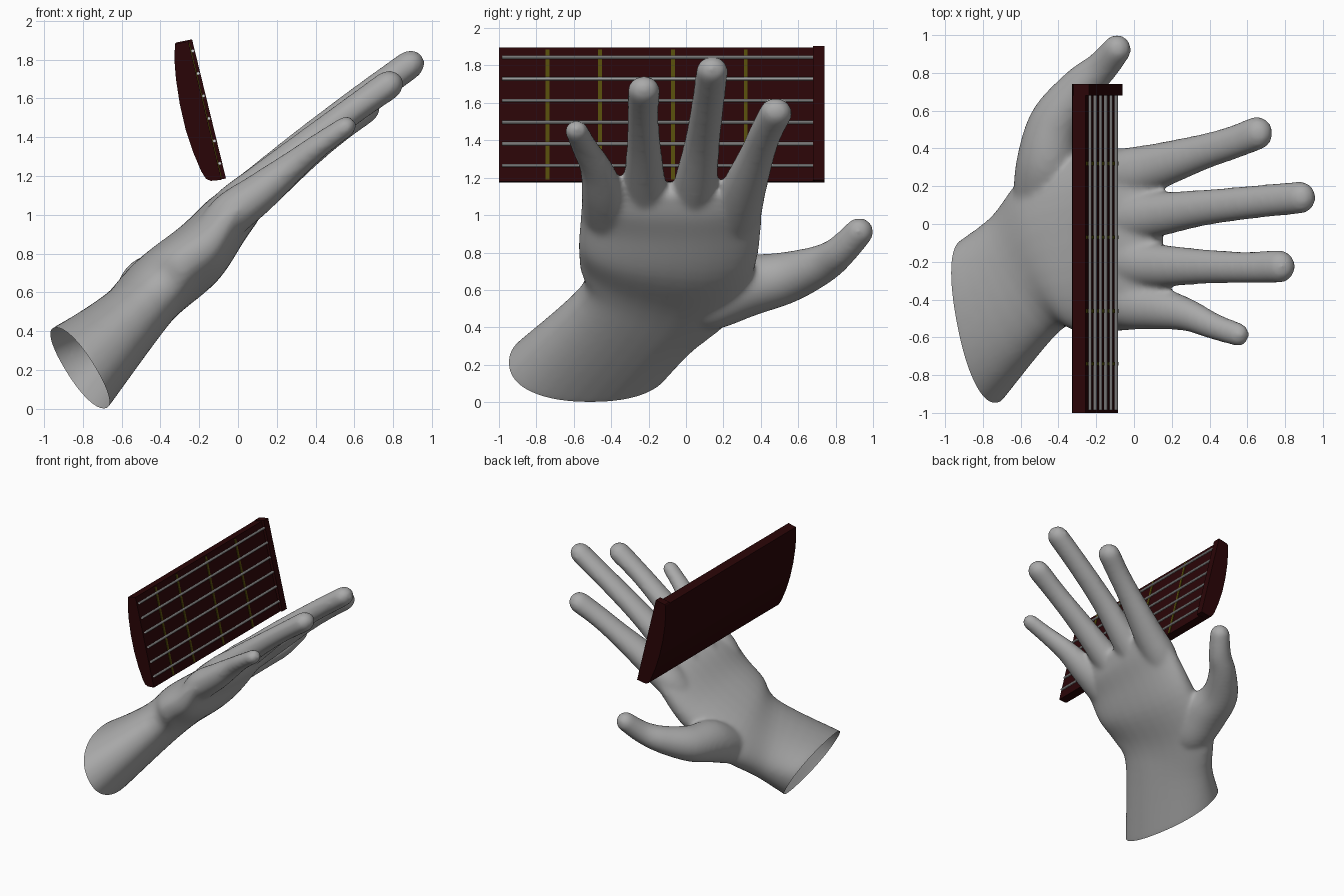
import bpy, bmesh, math
from mathutils import Vector, Matrix

if "Cube" in bpy.data.objects:
    bpy.data.objects.remove(bpy.data.objects["Cube"])


def material(name, rgb):
    m = bpy.data.materials.new(name)
    m.diffuse_color = (*rgb, 1)
    m.use_nodes = True
    m.node_tree.nodes["Principled BSDF"].inputs["Base Color"].default_value = m.diffuse_color
    return m


SKIN = material("grey_skin", (0.40, 0.40, 0.40))
WOOD = material("dark_red_wood", (0.023, 0.0015, 0.002))
FRET = material("olive_brass", (0.09, 0.073, 0.003))
STEEL = material("string_steel", (0.65, 0.65, 0.65))


def make_object(name, bm, mat):
    bmesh.ops.recalc_face_normals(bm, faces=bm.faces[:])
    me = bpy.data.meshes.new(name)
    bm.to_mesh(me)
    bm.free()
    me.materials.append(mat)
    ob = bpy.data.objects.new(name, me)
    bpy.context.collection.objects.link(ob)
    return ob


def spline(rings, steps=5):
    """Smoothly fill in rings (centre, half width, half thickness)."""
    out = []
    n = len(rings)
    for i in range(n - 1):
        p = [rings[max(0, min(n - 1, i + k))] for k in (-1, 0, 1, 2)]
        for s in range(steps):
            t = s / steps
            out.append([0.5 * (2 * b + (c - a) * t + (2 * a - 5 * b + 4 * c - d) * t * t
                               + (3 * b - a - 3 * c + d) * t ** 3)
                        for a, b, c, d in zip(*p)])
    out.append(rings[-1])
    return out


def loft(bm, rings, power=2.0, sides=32):
    """Closed skin over superellipse rings."""
    loops = []
    for c, a, b in rings:
        loop = []
        for k in range(sides):
            ang = 2 * math.pi * k / sides
            u, v = math.cos(ang), math.sin(ang)
            u = math.copysign(abs(u) ** (2 / power), u)
            v = math.copysign(abs(v) ** (2 / power), v)
            loop.append(bm.verts.new(c + a * u + b * v))
        loops.append(loop)
    for l0, l1 in zip(loops, loops[1:]):
        for k in range(sides):
            j = (k + 1) % sides
            bm.faces.new((l0[k], l0[j], l1[j], l1[k]))
    bm.faces.new(loops[0][::-1])
    bm.faces.new(loops[-1])


PALM_NORMAL = Vector((-0.68, 0, 0.73))


def digit(bm, path, flat):
    """Tapered finger through (x, y, z, radius) points with a round tip."""
    pts = [Vector(p[:3]) for p in path]
    rings = []
    for i, p in enumerate(path):
        t = (pts[min(i + 1, len(pts) - 1)] - pts[max(i - 1, 0)]).normalized()
        a = t.cross(PALM_NORMAL).normalized()
        rings.append([pts[i], a * p[3], a.cross(t) * p[3] * flat])
    rings = spline(rings)
    c, a, b = rings[-1]
    for k in range(1, 7):
        ang = math.radians(14 * k)
        rings.append([c + t * path[-1][3] * math.sin(ang), a * math.cos(ang), b * math.cos(ang)])
    loft(bm, rings)


# Hand: forearm and palm, from the cut wrist up to the knuckles
bm = bmesh.new()
palm = [
    ((-0.815, -0.515, 0.21), (-0.08, 0.435, 0.0), (-0.125, 0, 0.21)),
    ((-0.57, -0.26, 0.45), (-0.16, 0.31, -0.13), (-0.10, 0, 0.15)),
    ((-0.42, -0.15, 0.62), (-0.13, 0.42, -0.12), (-0.10, 0, 0.145)),
    ((-0.20, -0.10, 0.80), (-0.05, 0.475, -0.05), (-0.095, 0, 0.14)),
    ((-0.05, -0.08, 0.98), (0.0, 0.485, 0.0), (-0.085, 0, 0.11)),
    ((0.05, -0.08, 1.07), (0.0, 0.475, 0.0), (-0.065, 0, 0.08)),
    ((0.13, -0.08, 1.14), (0.0, 0.44, 0.0), (-0.03, 0, 0.035)),
]
rings = spline([[Vector(v) for v in r] for r in palm])
stub = [v.copy() for v in rings[0]]
stub[0] += Vector((-0.10, -0.09, -0.09))
loft(bm, [stub] + rings, power=2.25)

# Hand: four fingers and the thumb
fingers = [
    [(-0.22, 0.20, 0.80, 0.09), (-0.05, 0.26, 0.99, 0.135), (0.12, 0.305, 1.13, 0.122),
     (0.36, 0.38, 1.325, 0.095), (0.52, 0.43, 1.45, 0.088), (0.65, 0.48, 1.545, 0.089)],
    [(-0.22, 0.01, 0.82, 0.09), (-0.05, 0.03, 1.01, 0.13), (0.12, 0.05, 1.16, 0.118),
     (0.36, 0.085, 1.375, 0.096), (0.62, 0.115, 1.58, 0.088), (0.88, 0.14, 1.77, 0.086)],
    [(-0.22, -0.19, 0.82, 0.09), (-0.05, -0.20, 1.01, 0.13), (0.12, -0.22, 1.16, 0.115),
     (0.36, -0.225, 1.36, 0.093), (0.58, -0.23, 1.53, 0.084), (0.77, -0.225, 1.665, 0.087)],
    [(-0.22, -0.39, 0.80, 0.09), (-0.05, -0.42, 0.99, 0.13), (0.12, -0.445, 1.12, 0.115),
     (0.28, -0.48, 1.25, 0.088), (0.42, -0.54, 1.36, 0.071), (0.55, -0.585, 1.45, 0.063)],
]
for path in fingers:
    digit(bm, path, 0.87)
digit(bm, [(-0.54, -0.10, 0.48, 0.08), (-0.50, 0.10, 0.52, 0.145), (-0.46, 0.33, 0.62, 0.165),
           (-0.41, 0.55, 0.67, 0.140), (-0.28, 0.73, 0.74, 0.107), (-0.17, 0.83, 0.81, 0.088),
           (-0.09, 0.925, 0.91, 0.078)], 0.95)
hand = make_object("hand", bm, SKIN)

# Fuse the hand into one skin and soften the joins
bpy.context.view_layer.objects.active = hand
hand.select_set(True)
mod = hand.modifiers.new("fuse", 'REMESH')
mod.mode = 'VOXEL'
mod.voxel_size = 0.016
mod = hand.modifiers.new("soften", 'SMOOTH')
mod.factor = 0.5
mod.iterations = 12
for name in ("fuse", "soften"):
    bpy.ops.object.modifier_apply(modifier=name)

# Open the wrist with a slanted cut
bm = bmesh.new()
bm.from_mesh(hand.data)
bmesh.ops.bisect_plane(bm, geom=bm.verts[:] + bm.edges[:] + bm.faces[:],
                       plane_co=(-0.815, -0.515, 0.21), plane_no=(0.82, 0.154, 0.488),
                       clear_inner=True)
for f in bm.faces:
    f.smooth = True
    f.material_index = 0
bm.to_mesh(hand.data)
bm.free()


def prism(name, profile, y0, y1, mat):
    """Extrude an (x, z) outline along y."""
    bm = bmesh.new()
    f = bm.faces.new([bm.verts.new((x, y0, z)) for x, z in profile])
    ext = bmesh.ops.extrude_face_region(bm, geom=[f])["geom"]
    bmesh.ops.translate(bm, vec=(0, y1 - y0, 0),
                        verts=[g for g in ext if isinstance(g, bmesh.types.BMVert)])
    return make_object(name, bm, mat)


def face_x(z):
    """x of the tilted playing surface at height z."""
    return -0.255 + (1.89 - z) * 0.24


# Neck: flat playing face, rounded back, and a slightly raised nut
back = [(-0.14, 1.175), (-0.165, 1.185), (-0.19, 1.225), (-0.23, 1.32), (-0.27, 1.44),
        (-0.30, 1.57), (-0.32, 1.70), (-0.328, 1.80), (-0.325, 1.88)]
prism("neck", back + [(face_x(1.895), 1.895), (face_x(1.18), 1.18)], -1.0, 0.69, WOOD)
prism("nut", back + [(-0.32, 1.888), (-0.237, 1.905), (-0.062, 1.187)], 0.68, 0.74, WOOD)

# Frets: thin strips across the playing face
for i, y in enumerate((-0.74, -0.46, -0.07, 0.32)):
    lo, hi = 1.19, 1.885
    prism(f"fret_{i + 1}", [(face_x(lo) - 0.004, lo), (face_x(hi) - 0.004, hi),
                            (face_x(hi) + 0.005, hi), (face_x(lo) + 0.005, lo)],
          y - 0.01, y + 0.01, FRET)

# Strings: six thin rods along the neck
for i in range(6):
    z = 1.265 + i * 0.116
    bm = bmesh.new()
    bmesh.ops.create_cone(bm, cap_ends=True, segments=10, radius1=0.009, radius2=0.009, depth=1.665,
                          matrix=Matrix.Translation((face_x(z) + 0.011, -0.1525, z))
                          @ Matrix.Rotation(math.pi / 2, 4, 'X'))
    string = make_object(f"string_{i + 1}", bm, STEEL)
    bpy.ops.object.select_all(action='DESELECT')
    string.select_set(True)
    bpy.context.view_layer.objects.active = string
    bpy.ops.object.shade_smooth_by_angle()
